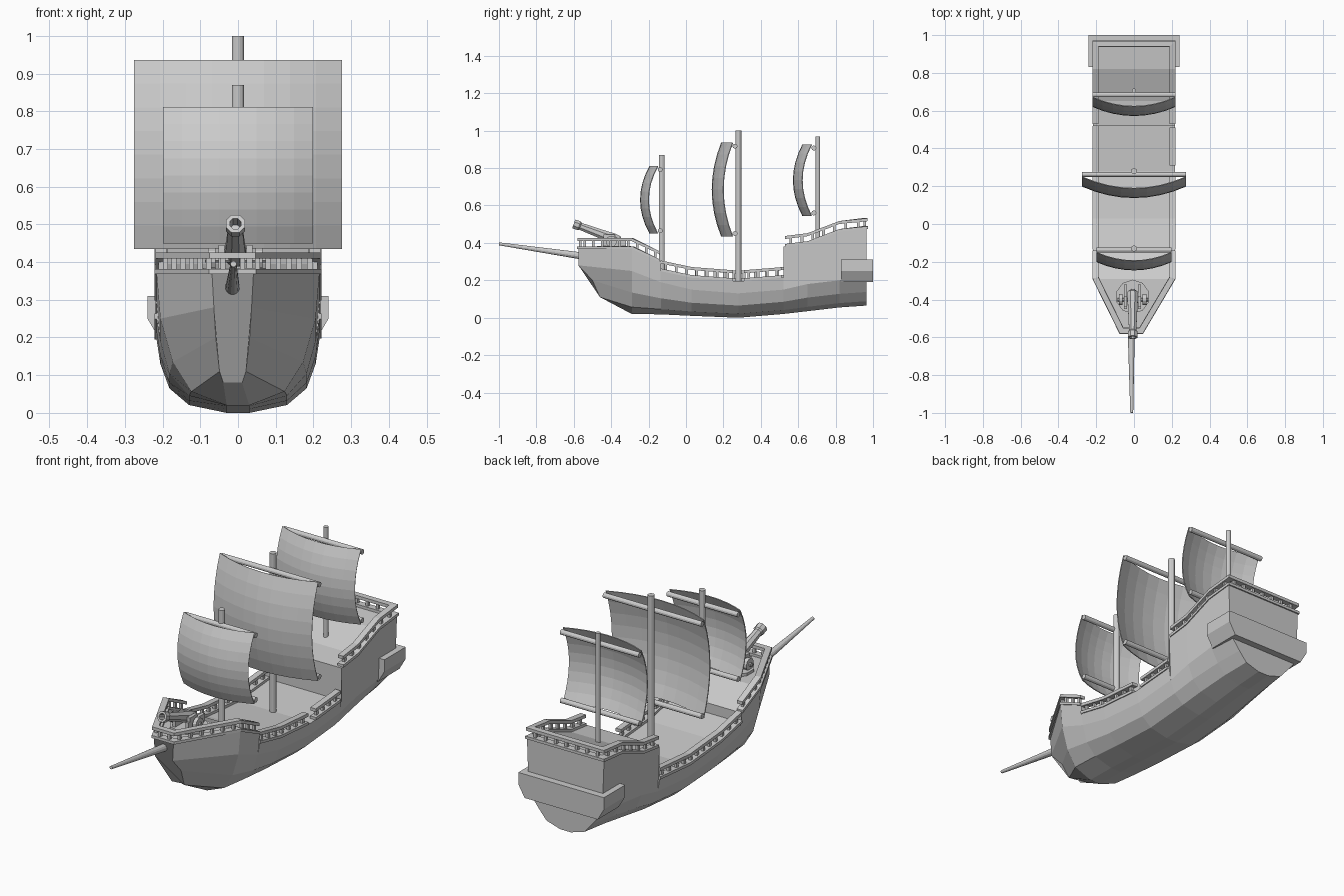
import bpy, bmesh
from math import cos, sin, tau
from mathutils import Vector

if "Cube" in bpy.data.objects:
    bpy.data.objects.remove(bpy.data.objects["Cube"])

grey = bpy.data.materials.new("light grey")
grey.use_nodes = True
grey.diffuse_color = (0.6, 0.6, 0.6, 1)
grey.node_tree.nodes["Principled BSDF"].inputs["Base Color"].default_value = (0.6, 0.6, 0.6, 1)


def finish(name, bm):
    bmesh.ops.recalc_face_normals(bm, faces=bm.faces)
    mesh = bpy.data.meshes.new(name)
    bm.to_mesh(mesh)
    bm.free()
    mesh.materials.append(grey)
    obj = bpy.data.objects.new(name, mesh)
    bpy.context.collection.objects.link(obj)
    return obj


def loft(bm, rings, caps=True):
    """Bridge closed rings of equal length."""
    loops = [[bm.verts.new(p) for p in ring] for ring in rings]
    for a, b in zip(loops, loops[1:]):
        for i in range(len(a)):
            j = (i + 1) % len(a)
            bm.faces.new((a[i], a[j], b[j], b[i]))
    if caps:
        bm.faces.new(loops[0])
        bm.faces.new(loops[-1])


def lathe(name, start, end, profile, sides=12):
    """Turn (position, radius) pairs around the line from start to end."""
    start, end = Vector(start), Vector(end)
    turn = (end - start).to_track_quat('Z', 'Y')
    bm = bmesh.new()
    loft(bm, [[start.lerp(end, t) + turn @ Vector((r * cos(tau * (i + .5) / sides), r * sin(tau * (i + .5) / sides), 0))
               for i in range(sides)] for t, r in profile])
    return finish(name, bm)


def rod(name, start, end, r0, r1=None, sides=12):
    return lathe(name, start, end, [(0, r0), (1, r1 or r0)], sides)


def add_box(bm, centre, size):
    x, y, z = (s / 2 for s in size)
    c = Vector(centre)
    loft(bm, [[c + Vector((a * x, b * y, k * z)) for a, b in ((-1, -1), (1, -1), (1, 1), (-1, 1))]
              for k in (-1, 1)])


def sweep(bm, path, width, height):
    """Mitred rectangular bar along a path."""
    rings = []
    for i, p in enumerate(path):
        dirs = []
        for a, b in zip(path[max(i - 1, 0):i + 1], path[max(i - 1, 0) + 1:i + 2]):
            d = (b - a)
            dirs.append(Vector((-d.y, d.x, 0)).normalized())
        n = sum(dirs, Vector()).normalized()
        side = n * (width / 2 / max(n.dot(dirs[0]), .4))
        up = Vector((0, 0, height / 2))
        rings.append([p - side - up, p + side - up, p + side + up, p - side + up])
    loft(bm, rings)


def railing(name, points, gap=.042, spacing=.055):
    """Foot bar, hand bar and balusters."""
    path = [Vector(p) for p in points]
    bm = bmesh.new()
    sweep(bm, path, .034, .014)
    sweep(bm, [p + Vector((0, 0, gap)) for p in path], .03, .016)
    for a, b in zip(path, path[1:]):
        n = max(1, round((b - a).length / spacing))
        for i in range(n):
            add_box(bm, a.lerp(b, (i + .5) / n) + Vector((0, 0, gap / 2)), (.014, .014, gap))
    return finish(name, bm)


# Hull: y, deck height, wale height, keel height, bilge fullness
stations = [
    (-.29, .37, .25, .02, .95), (-.135, .30, .19, .018, 1), (-.135, .25, .19, .018, 1),
    (.03, .215, .15, .01, 1), (.28, .195, .13, 0, 1), (.52, .215, .15, .02, 1),
    (.52, .38, .15, .02, 1), (.65, .395, .18, .035, .97), (.82, .46, .2, .055, .9),
    (.965, .475, .21, .065, .82)]


def ring(half, cx=0):
    """Close a half section across the centre line."""
    return [(cx + x, y, z) for x, y, z in half] + [(cx - x, y, z) for x, y, z in reversed(half)]


stem = [(.055, -.575, .37), (.05, -.575, .28), (.045, -.5, .2), (.035, -.46, .11), (.025, -.4, .08)]
rings = [ring(stem, -.014)]
for y, top, wale, keel, full in stations:
    depth = wale - keel
    rings.append(ring([(.216, y, top), (.206, y, wale), (.182 * full, y, keel + .5 * depth),
                       (.13 * full, y, keel + .16 * depth), (.03, y, keel)]))
hull_bm = bmesh.new()
loft(hull_bm, rings)
finish("hull", hull_bm)

# Stern gallery: band wider than the hull, tapering downward
bm = bmesh.new()
loft(bm, [[(-w, .83, z), (w, .83, z), (w, 1, z), (-w, 1, z)]
          for w, z in ((.205, .19), (.24, .25), (.24, .31))])
finish("stern_gallery", bm)


# Railings
def wrap(half):
    """Run a rail down one side, across the end and back up the other."""
    return half + [(-x, y, z) for x, y, z in reversed(half)]


fore = wrap([(.204, -.14, .305), (.204, -.285, .375), (.052, -.565, .375)])
railing("fore_railing", [(x - (.014 if y < -.5 else 0), y, z) for x, y, z in fore])
railing("stern_railing", wrap([(.204, .53, .387), (.204, .65, .402), (.204, .82, .467), (.204, .955, .482)]))
waist = [(y, top + .006) for y, top, *_ in stations[2:6]]
railing("right_waist_railing", [(-.204, y, z) for y, z in waist])
railing("left_waist_railing_front", [(.204, y, z) for y, z in waist[:2]] + [(.204, .25, .204)])
railing("left_waist_railing_back", [(.204, .31, .204), (.204, .51, .22)])


# Masts, yards and sails
def rig(name, mast_y, foot, top, radius, half, low, high, edge_y, n=8):
    rod(name + "_mast", (0, mast_y, foot), (0, mast_y, top), radius)
    for label, z in (("lower", low + .015), ("upper", high - .018)):
        rod(f"{name}_{label}_yard", (-half, edge_y + .012, z), (half, edge_y + .012, z), .013)
    bm = bmesh.new()
    grid = []
    for j in range(n + 1):
        v = 2 * j / n - 1
        row = []
        for i in range(n + 1):
            u = 2 * i / n - 1
            y = edge_y - .05 * (1 - v * v) - half * .22 * (1 - u * u)
            row.append(bm.verts.new((u * half, y, (low + high) / 2 + v * (high - low) / 2)))
        grid.append(row)
    for a, b in zip(grid, grid[1:]):
        for i in range(n):
            bm.faces.new((a[i], a[i + 1], b[i + 1], b[i]))
    sail = finish(name + "_sail", bm)
    mod = sail.modifiers.new("cloth thickness", 'SOLIDIFY')
    mod.thickness = .004
    mod.offset = 0


rig("fore", -.13, .24, .87, .016, .198, .45, .81, -.15)
rig("main", .28, .18, 1.0, .016, .275, .435, .935, .25)
rig("mizzen", .705, .39, .97, .012, .22, .545, .925, .672)

# Bowsprit
rod("bowsprit", (-.015, -.5, .322), (-.012, -1, .395), .021, .008)

# Deck gun
gx = -.007
lathe("gun_barrel", (gx, -.36, .412), (gx, -.6, .502),
      [(-.06, .008), (-.04, .014), (0, .028), (.1, .031), (.5, .025), (.85, .021),
       (.88, .027), (1, .027), (1, .016), (.8, .016)], 8)
rod("gun_turntable", (gx, -.385, .368), (gx, -.385, .384), .09, sides=10)
rod("gun_axle", (gx - .08, -.4, .408), (gx + .08, -.4, .408), .01, sides=8)
for label, s in (("left", 1), ("right", -1)):
    bm = bmesh.new()
    add_box(bm, (gx + s * .037, -.385, .402), (.016, .13, .045))
    add_box(bm, (gx + s * .037, -.41, .43), (.016, .06, .03))
    finish(label + "_gun_cheek", bm)
    rod(label + "_gun_wheel", (gx + s * .053, -.4, .408), (gx + s * .072, -.4, .408), .03)
